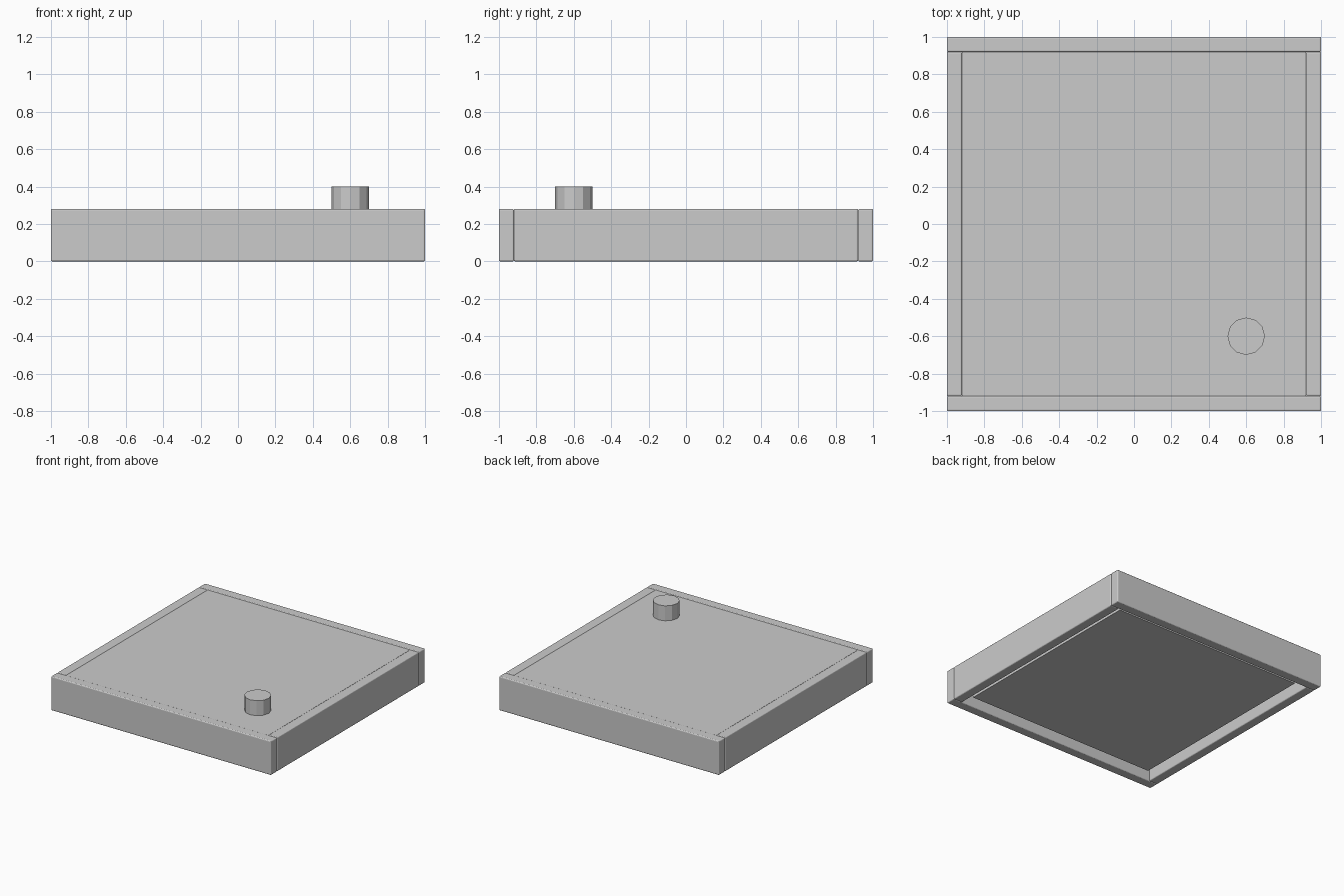
import bpy
import math

if "Cube" in bpy.data.objects:
    bpy.data.objects.remove(bpy.data.objects["Cube"])

OUTER = 1.0      # half width of the tray
WALL = 0.08      # wall thickness
HEIGHT = 0.28    # wall height


def grey(name, v):
    mat = bpy.data.materials.new(name)
    mat.diffuse_color = (v, v, v, 1)
    mat.use_nodes = True
    mat.node_tree.nodes["Principled BSDF"].inputs["Base Color"].default_value = mat.diffuse_color
    return mat


light = grey("light_grey", 0.8)
dark = grey("panel_grey", 0.6)


def box(name, center, size, mat, bevel=0.0):
    bpy.ops.mesh.primitive_cube_add(size=1, location=center)
    ob = bpy.context.object
    ob.name = name
    ob.scale = size
    bpy.ops.object.transform_apply(location=False, rotation=False, scale=True)
    ob.data.materials.append(mat)
    if bevel:
        mod = ob.modifiers.new("soft_edges", 'BEVEL')
        mod.width = bevel
        mod.segments = 3
    return ob


mid = OUTER - WALL / 2
inner = 2 * (OUTER - WALL)

# Frame: full-length front and back walls, side walls fitted between them
for label, s in (("front", -1), ("back", 1)):
    box(label + "_wall", (0, s * mid, HEIGHT / 2), (2 * OUTER, WALL, HEIGHT), light, 0.008)
for label, s in (("left", -1), ("right", 1)):
    box(label + "_wall", (s * mid, 0, HEIGHT / 2), (WALL, inner, HEIGHT), light, 0.008)

# Panel: thin top sheet filling the frame, level with the rim
top, bottom = 0.277, 0.24
box("panel", (0, 0, (top + bottom) / 2), (inner, inner, top - bottom), dark)

# Base: slightly smaller block under the panel, raised off the ground
base_bottom = 0.04
box("base", (0, 0, (bottom + base_bottom) / 2), (1.72, 1.72, bottom - base_bottom), light)

# Peg: low-poly round stud near the front right corner
peg_top, peg_bottom = 0.40, 0.27
bpy.ops.mesh.primitive_cylinder_add(
    vertices=12, radius=0.1, depth=peg_top - peg_bottom,
    location=(0.6, -0.6, (peg_top + peg_bottom) / 2))
peg = bpy.context.object
peg.name = "peg"
peg.data.materials.append(light)
